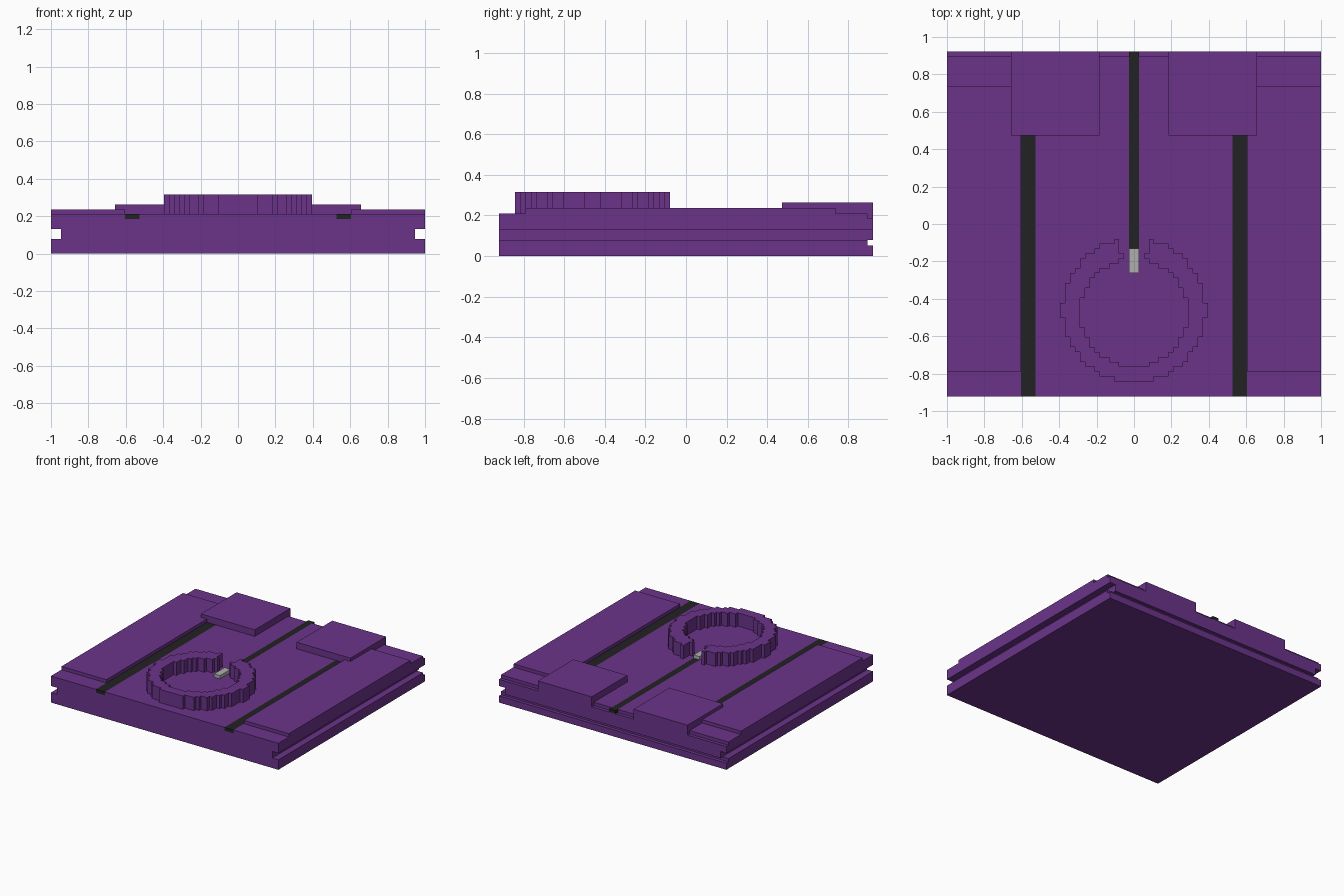
import bpy, bmesh

if "Cube" in bpy.data.objects:
    bpy.data.objects.remove(bpy.data.objects["Cube"])

U = 1 / 38  # block size: the plate is 76 blocks wide


def material(name, rgb):
    m = bpy.data.materials.new(name)
    m.diffuse_color = (*rgb, 1)
    m.use_nodes = True
    m.node_tree.nodes["Principled BSDF"].inputs["Base Color"].default_value = m.diffuse_color
    return m


PURPLE = material("purple", (0.147, 0.034, 0.254))
BLACK = material("black", (0.016, 0.016, 0.016))
GREY = material("light_grey", (0.43, 0.43, 0.43))


def finish(name, bm, mat):
    me = bpy.data.meshes.new(name)
    bm.to_mesh(me)
    bm.free()
    me.materials.append(mat)
    ob = bpy.data.objects.new(name, me)
    bpy.context.collection.objects.link(ob)
    return ob


def box(name, x, y, z, mat):
    """Box from (min, max) ranges in block units."""
    bm = bmesh.new()
    bmesh.ops.create_cube(bm, size=1)
    for v in bm.verts:
        v.co = [(r[0] if c < 0 else r[1]) * U for c, r in zip(v.co, (x, y, z))]
    return finish(name, bm, mat)


def mirrored(name, x, y, z, mat):
    return [box(name + "_right", x, y, z, mat),
            box(name + "_left", (-x[1], -x[0]), y, z, mat)]


# Base plate with side grooves, back groove, back rim step and stripe channels
base = box("base_plate", (-38, 38), (-35, 35), (0, 8), PURPLE)
cutters = mirrored("side_groove", (36, 40), (-40, 40), (3, 5), PURPLE)
cutters += mirrored("stripe_channel", (20, 23), (-40, 18), (7, 10), PURPLE)
cutters.append(box("back_groove", (-40, 40), (34, 40), (2, 3), PURPLE))
cutters.append(box("back_rim", (-40, 40), (34, 40), (7, 10), PURPLE))
cutters.append(box("centre_channel", (-1, 1), (-5, 34.5), (7, 10), PURPLE))
for c in cutters:
    mod = base.modifiers.new(c.name, 'BOOLEAN')
    mod.operation = 'DIFFERENCE'
    mod.solver = 'EXACT'
    mod.object = c
bpy.context.view_layer.objects.active = base
for mod in list(base.modifiers):
    bpy.ops.object.modifier_apply(modifier=mod.name)
for c in cutters:
    bpy.data.objects.remove(c)

# Raised side panels and rear blocks
mirrored("side_panel", (23, 38), (-30, 28), (8, 9), PURPLE)
mirrored("rear_block", (7, 25), (18, 35), (7, 10), PURPLE)

# Inlaid stripes and the small tip inside the ring
mirrored("side_stripe", (20, 23), (-35, 18), (7, 8), BLACK)
box("centre_stripe", (-1, 1), (-5, 35), (7, 8), BLACK)
box("stripe_tip", (-1, 1), (-10, -5), (8, 9), GREY)


# Stepped ring with a gap at the back
def in_ring(i, j):
    x, y = abs(i + 0.5), j + 0.5
    outer = x * x + (y + 17.5) ** 2 < 211.4
    inner = x * x + (y + 18) ** 2 < 117
    gap = y > -12 and x < (3 if j >= -6 else 2)
    return outer and not inner and not gap


bm = bmesh.new()
for i in range(-16, 16):
    for j in range(-34, -1):
        if in_ring(i, j):
            bm.faces.new([bm.verts.new(((i + a) * U, (j + b) * U, 8 * U))
                          for a, b in ((0, 0), (1, 0), (1, 1), (0, 1))])
bmesh.ops.remove_doubles(bm, verts=bm.verts, dist=1e-4)
top = bmesh.ops.extrude_face_region(bm, geom=bm.faces[:], use_keep_orig=True)
bmesh.ops.translate(bm, vec=(0, 0, 4 * U),
                    verts=[g for g in top["geom"] if isinstance(g, bmesh.types.BMVert)])
bmesh.ops.recalc_face_normals(bm, faces=bm.faces)
finish("stepped_ring", bm, PURPLE)
